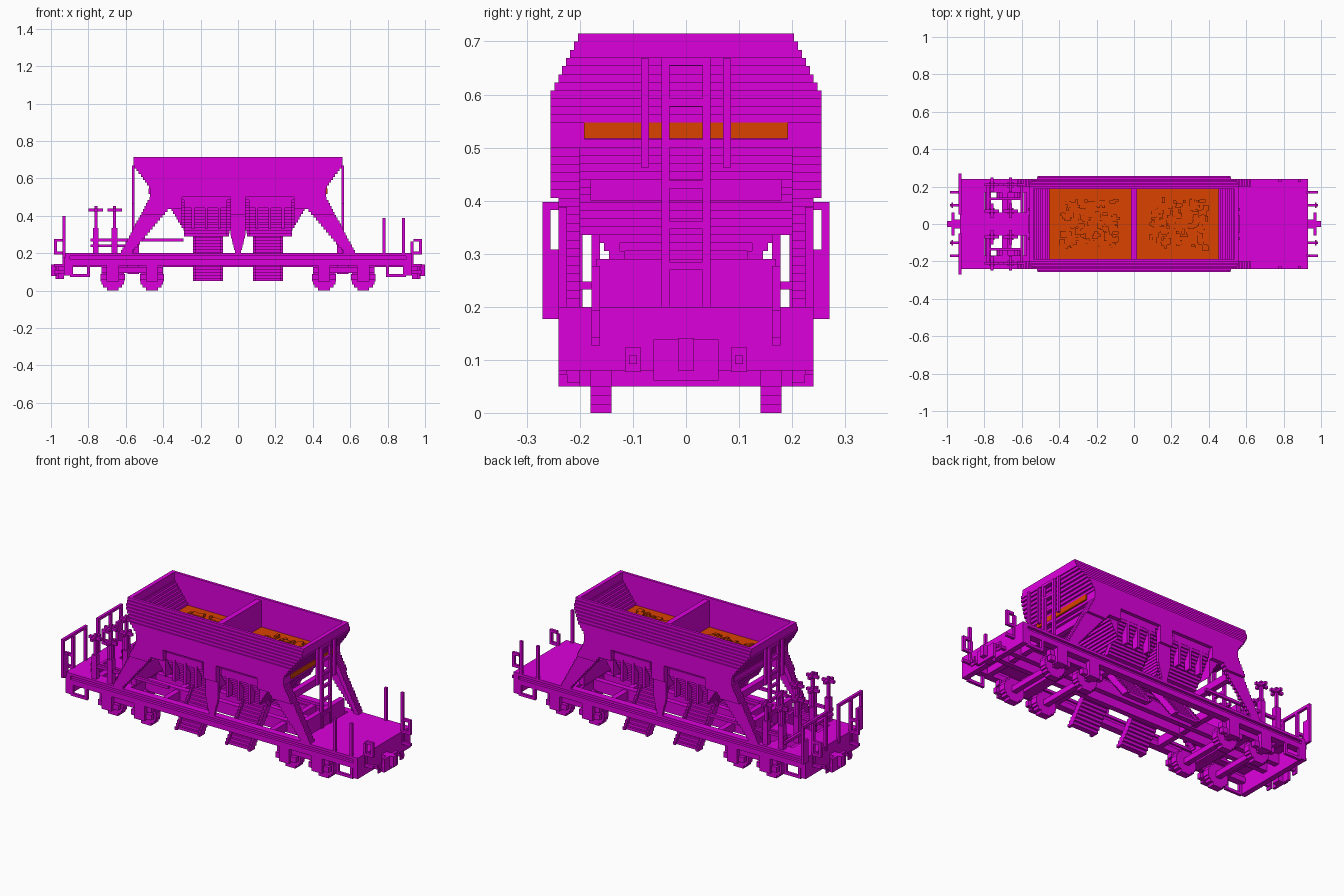
import bpy, bmesh, random

random.seed(4)
cube = bpy.data.objects.get("Cube")
if cube:
    bpy.data.objects.remove(cube)


def material(name, red, green, blue):
    made = bpy.data.materials.new(name)
    made.use_nodes = True
    color = (red, green, blue, 1)
    made.diffuse_color = color
    made.node_tree.nodes["Principled BSDF"].inputs["Base Color"].default_value = color
    return made


paint = material("magenta paint", 0.72, 0, 0.72)
gravel = material("orange gravel", 0.7, 0.055, 0)

# main dimensions of the wagon
step = 0.0154
thin = step / 2
deck = 0.2
sill = 0.135
half_width = 0.24
half_length = 0.93
waist = 0.47
waist_height = 0.5
rim = 0.56
top = 0.715
load_low, load_high = 0.517, 0.547


def box(xs, ys, zs):
    """Box given by its low and high limit along each axis."""
    return xs, ys, zs


def around(middle, reach):
    """Limits at equal reach on both sides of a middle."""
    return middle - reach, middle + reach


def rod(start, end, radius=thin):
    """Square bar between two points, fattened by its radius."""
    return tuple((min(a, b) - radius, max(a, b) + radius) for a, b in zip(start, end))


def part(name, boxes, mirror="", look=paint):
    """One object made of boxes, mirrored over the named axes."""
    boxes = list(boxes)
    if "x" in mirror:
        boxes += [((-x[1], -x[0]), y, z) for x, y, z in boxes]
    if "y" in mirror:
        boxes += [(x, (-y[1], -y[0]), z) for x, y, z in boxes]
    bm = bmesh.new()
    for limits in boxes:
        for vert in bmesh.ops.create_cube(bm, size=1)["verts"]:
            vert.co = [high if place > 0 else low for place, (low, high) in zip(vert.co, limits)]
    mesh = bpy.data.meshes.new(name)
    bm.to_mesh(mesh)
    bm.free()
    mesh.materials.append(look)
    bpy.context.collection.objects.link(bpy.data.objects.new(name, mesh))


def layers(bottom, ceiling):
    """Middle height and limits of each block layer."""
    count = round((ceiling - bottom) / step)
    height = (ceiling - bottom) / count
    for index in range(count):
        low = bottom + index * height
        yield low + height / 2, (low, low + height)


def blend(z, bottom, ceiling, start, end):
    """Value running from start to end between two heights."""
    share = (z - bottom) / (ceiling - bottom)
    return start + (end - start) * min(max(share, 0), 1)


def end_reach(z):
    """Half length of the hopper: flared above and below its waist."""
    if z > waist_height:
        return blend(z, load_high, 0.67, waist, rim)
    return blend(z, deck, waist_height, 0.63, waist)


def side_reach(z):
    """Half width of the hopper: upright, then leaning in to the rim."""
    return blend(z, 0.6, top, half_width + step, deck)


# hopper bin, stepped layer by layer, with the load showing through its left end
side_walls, left_end, right_end = [], [], []
for z, zs in layers(waist_height, top):
    x, y = end_reach(z), side_reach(z)
    side_walls.append(box((-x, x), (min(y - step, 0.19), y), zs))
    if not load_low < z < load_high:
        left_end.append(box((x - step * 1.5, x), (-y, y), zs))
        right_end.append(box((-x, step * 1.5 - x), (-y, y), zs))
right_end.append(box(around(-waist, thin), around(0, half_width), (load_low, load_high)))
part("hopper_side_walls", side_walls, "y")
part("hopper_left_end_wall", left_end)
part("hopper_right_end_wall", right_end)
part("hopper_divider", [box(around(0, step), around(0, deck), (waist_height, top - step))])

# load with a rough, heaped surface
lumps = [box((thin - waist, waist + thin), around(0, deck - thin), (load_low, load_high))]
for heap in (-half_width, half_width):
    for lump in range(150):
        x = heap + random.uniform(-0.15, 0.15)
        y = random.uniform(-0.13, 0.13)
        height = random.choice((thin, step))
        lumps.append(box(around(x, thin * random.randint(1, 2)), around(y, thin * random.randint(1, 2)),
                         (load_low, load_high + height)))
part("gravel_load", lumps, look=gravel)

# side plates: slanted flanged legs and a middle strut around the openings
plates = []
for z, zs in layers(deck, waist_height):
    reach = end_reach(z)
    ys = half_width - step, half_width if z < 0.4 else half_width + step
    inner = 0.3 if z > 0.43 else reach - blend(z, deck, 0.43, 0.06, 0.13)
    plates.append(box((inner, reach), ys, zs))
    plates.append(box((reach - step * 2, reach), (deck, half_width), zs))
    plates.append(box((0, blend(z, deck, 0.3, step, 0.04)), ys, zs))
part("side_plates", plates, "xy")

# twin funnels sloping inward below the bin, full width beside the flaps
funnel_base = 0.29
flap_end = 0.3
funnels, flaps = [], []
for z, zs in layers(funnel_base, waist_height + step):
    inner = blend(z, funnel_base, waist_height, 0.05, 0)
    outer = blend(z, funnel_base, 0.44, 0.27, 0.36) + blend(z, 0.44, waist_height, 0, 0.1)
    y = blend(z, funnel_base, waist_height, 0.11, half_width)
    funnels.append(box((inner, outer), (0, y), zs))
    if z > 0.32 and outer > flap_end:
        funnels.append(box((flap_end, outer), (0, half_width - thin), zs))
    if z < waist_height - step:
        flaps.append(box((0.06, funnel_base), (y, min(y + step * 2, half_width)), zs))
part("funnels", funnels, "xy")
part("funnel_flaps", flaps, "xy")
part("flap_ribs", [box(around(x, thin), (deck, half_width), (0.33, 0.48))
                   for x in (0.1, 0.17, half_width)], "xy")

# discharge chutes stepping outward and down, with side cheeks
chutes = []
for z, zs in layers(0.05, 0.3):
    y = blend(z, 0.05, 0.3, half_width - step, step * 2)
    chutes.append(box((0.08, half_width), (y - step * 2, y), zs))
    for x in (0.08, half_width - step):
        chutes.append(box((x, x + step), (y - step, y + step), zs))
part("chutes", chutes, "xy")

# underframe
full = -half_length, half_length
part("side_sills", [box(full, (deck, half_width), (sill, sill + step * 2)),
                    box(full, (half_width - step * 2, half_width - step), (sill, deck)),
                    box(full, (deck, half_width), (deck - step, deck))], "y")
part("centre_sills", [box(full, (step * 2, step * 4), (sill - thin, deck - thin))], "y")
part("cross_beams", [box(around(x, step), around(0, deck), (sill, deck - step))
                     for x in (0.34, rim, 0.78)], "x")
part("end_beams", [box((half_length - step * 2, half_length), around(0, half_width), (0.08, deck))], "x")

# closed deck at one end, open deck with walkways at the brake end
planks = deck - step, deck
opening = -0.8, -0.54
part("clear_deck", [box((rim, half_length), around(0, half_width), planks)])
part("brake_deck", [box((-half_length, opening[0]), around(0, half_width), planks),
                    box(opening, around(0, step * 4), planks),
                    box(opening, (deck - step * 2, half_width), planks),
                    box(opening, (-half_width, step * 2 - deck), planks)]
     + [box(around(x, step), around(0, half_width), planks) for x in (-rim, -0.69)])
part("hopper_end_boxes", [box(around(rim - step, step), around(0, 0.17), (deck, funnel_base)),
                          box(around(waist, step), around(0, 0.18), (0.4, 0.44))], "x")

# wheels as stepped discs, with axles and axle boxes
radius = 0.065
wheels, axles, axle_boxes = [], [], []
for x in (0.46, 0.67):
    for z, zs in layers(0, radius * 2):
        chord = (radius ** 2 - (z - radius) ** 2) ** 0.5
        wheels.append(box(around(x, chord), (0.14, 0.18), zs))
    axles.append(rod((x, 0, radius), (x, deck, radius), step))
    axle_boxes.append(box(around(x, radius), (deck, half_width - step), around(radius + thin, step)))
    axle_boxes.append(box(around(x, radius / 2), (deck, half_width), (radius - step, sill)))
part("wheels", wheels, "xy")
part("axles", axles, "xy")
part("axle_boxes", axle_boxes, "xy")
part("truck_frames", [box((0.4, 0.73), (deck - step, deck + step), around(0.11, step)),
                      box(around(rim, step * 2), (0, deck), (0.09, sill))], "xy")

# couplers, buffers, hoops and steps at both ends
nose = half_length + step * 3
part("couplers", [box((half_length, nose), around(0, step * 1.5), around(0.1, step * 2.5)),
                  box((nose - step, nose), around(0, step * 4), around(0.1, step * 2.5)),
                  box((nose, 1), around(0, step), around(0.11, step * 2))], "x")
part("buffers", [rod((half_length, 0.1, 0.1), (nose, 0.1, 0.1)),
                 box((nose - thin, nose), around(0.1, step), around(0.1, step * 1.5)),
                 rod((half_length, 0.17, sill), (nose, 0.17, sill))], "xy")
hoop_top = deck + step * 4.5
part("end_hoops", [rod((half_length, 0.17, sill), (half_length, 0.17, hoop_top - step)),
                   rod((half_length, 0.17, deck), (nose, 0.17, deck)),
                   rod((nose, 0.17, deck), (nose, 0.17, hoop_top)),
                   rod((half_length + step, 0.17, hoop_top), (nose, 0.17, hoop_top))], "xy")
edge = half_width - thin
tread = 0.08
part("corner_steps", [rod((x, edge, tread), (x, edge, sill)) for x in (0.8, 0.89)]
     + [rod((0.8, edge, tread), (0.89, edge, tread))], "xy")

# ladders up both hopper ends
rail = step * 2.5
part("end_ladders", [rod((rim, rail, deck), (rim, rail, 0.66)),
                     rod((rim, rail * 2, waist), (rim, rail * 2, 0.66))]
     + [rod((rim, 0, deck + rung * rail * 2), (rim, rail, deck + rung * rail * 2)) for rung in range(1, 7)], "xy")

# hand posts on the closed deck
part("hand_posts", [rod((x, edge, deck), (x, edge, 0.38)) for x in (0.78, 0.885)], "y")

# railing loops across the brake end
rail_top = 0.39
outer = half_width + step * 1.5
part("end_railing", [rod((-half_length, y, deck - step), (-half_length, y, rail_top))
                     for y in (rail * 1.5, 0.17, outer)]
     + [rod((-half_length, rail * 1.5, rail_top), (-half_length, outer, rail_top)),
        rod((-half_length, edge, deck - step), (-half_length, outer, 0.3))], "y")

# brake columns with cross-shaped handwheels
columns = []
wheel_height = 0.43
spoke = step * 2
for x in (-0.76, -0.66):
    for y in (0.07, 0.21):
        columns += [rod((x, y, deck), (x, y, wheel_height + step)),
                    rod((x, y, deck), (x, y, 0.32), step),
                    rod((x - spoke, y, wheel_height), (x + spoke, y, wheel_height)),
                    rod((x, y - spoke, wheel_height), (x, y + spoke, wheel_height))]
part("brake_columns", columns, "y")

# rods linking the brake columns to the hopper flaps
upper, lower = 0.27, half_width
part("brake_linkage", [rod((-0.78, 0.21, upper), (-0.3, 0.21, upper)),
                       rod((-0.78, sill, lower), (-0.6, sill, lower))]
     + [rod((x, 0.07, lower), (x, 0.21, lower)) for x in (-0.78, -0.6)], "y")
